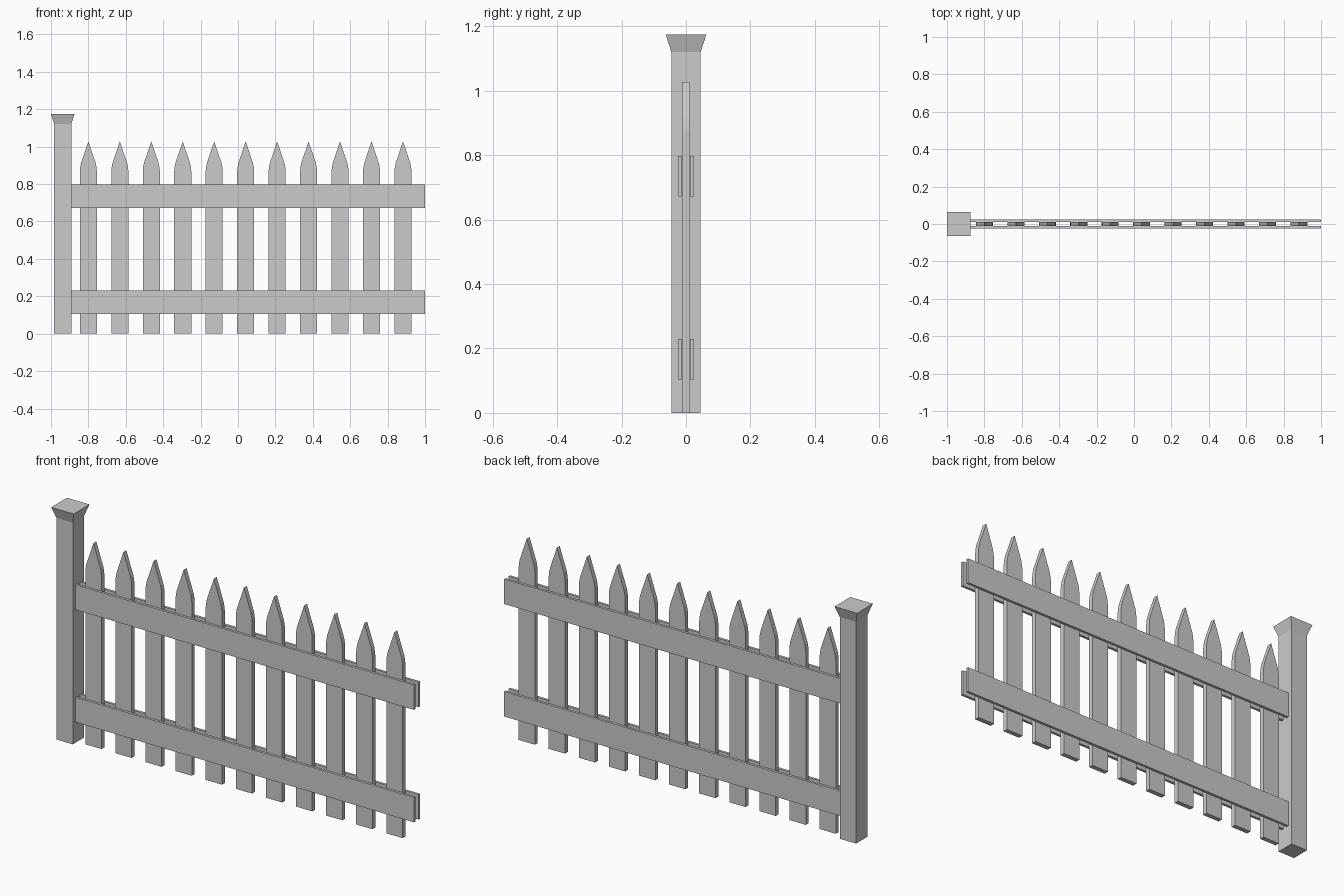
import bpy, bmesh
from mathutils import Vector

if "Cube" in bpy.data.objects:
    bpy.data.objects.remove(bpy.data.objects["Cube"])


def finish(name, bm):
    bmesh.ops.recalc_face_normals(bm, faces=bm.faces)
    mesh = bpy.data.meshes.new(name)
    bm.to_mesh(mesh)
    bm.free()
    ob = bpy.data.objects.new(name, mesh)
    bpy.context.collection.objects.link(ob)
    return ob


def extrude(name, outline, direction):
    """Closed prism from a planar outline."""
    bm = bmesh.new()
    face = bm.faces.new([bm.verts.new(p) for p in outline])
    res = bmesh.ops.extrude_face_region(bm, geom=[face], use_keep_orig=True)
    top = [v for v in res["geom"] if isinstance(v, bmesh.types.BMVert)]
    bmesh.ops.translate(bm, verts=top, vec=Vector(direction))
    return finish(name, bm)


def board(name, x0, x1, y0, y1, z0, z1):
    return extrude(name, [(x0, y0, z0), (x1, y0, z0), (x1, y0, z1), (x0, y0, z1)],
                   (0, y1 - y0, 0))


# Post with a flared cap
POST_X, POST_H = -0.937, 0.0455
board("post", POST_X - POST_H, POST_X + POST_H, -POST_H, POST_H, 0, 1.12)
cap = board("post_cap", POST_X - POST_H, POST_X + POST_H, -POST_H, POST_H, 1.12, 1.175)
for v in cap.data.vertices:
    if v.co.z > 1.15:
        v.co.x = POST_X + (v.co.x - POST_X) * 0.063 / POST_H
        v.co.y *= 0.063 / POST_H

# Pointed pickets with softened shoulders
half = [(0.0455, 0), (0.0455, 0.87), (0.0435, 0.89), (0.039, 0.913)]
profile = half + [(0, 1.028)] + [(-x, z) for x, z in reversed(half)]
for i in range(11):
    cx = -0.80 + i * 0.1682
    extrude(f"picket_{i + 1}", [(cx + x, -0.0115, z) for x, z in profile], (0, 0.023, 0))

# Paired rails on both sides of the pickets
for level, z0, z1 in (("lower", 0.104, 0.23), ("upper", 0.672, 0.798)):
    for side, y0, y1 in (("front", -0.0245, -0.012), ("back", 0.012, 0.0245)):
        board(f"{level}_{side}_rail", POST_X + POST_H, 1.0, y0, y1, z0, z1)
